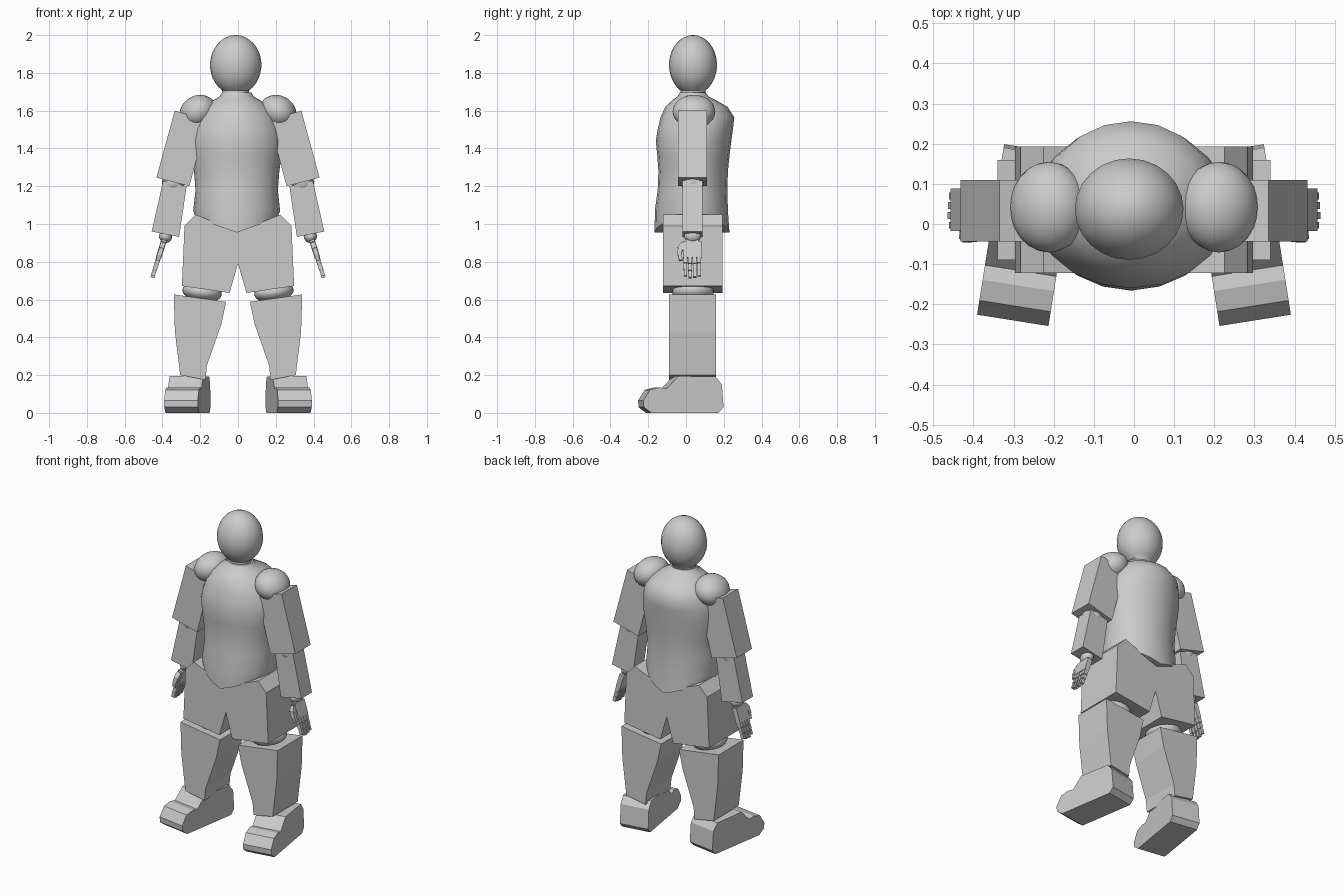
import bpy, bmesh, math
from mathutils import Matrix, Vector

if "Cube" in bpy.data.objects:
    bpy.data.objects.remove(bpy.data.objects["Cube"])


def finish(bm, name, mirror=False, smooth=None):
    bmesh.ops.recalc_face_normals(bm, faces=bm.faces)
    me = bpy.data.meshes.new(name)
    bm.to_mesh(me)
    bm.free()
    ob = bpy.data.objects.new(name, me)
    bpy.context.collection.objects.link(ob)
    if mirror:
        ob.modifiers.new("Mirror", 'MIRROR').use_axis[0] = True
    if smooth:
        bpy.ops.object.select_all(action='DESELECT')
        ob.select_set(True)
        bpy.context.view_layer.objects.active = ob
        bpy.ops.object.shade_smooth_by_angle(angle=math.radians(smooth))
    return ob


def lofted(name, rings, xc, n, drop=0.0):
    """Stack of elliptical rings (z, x radius, y front, y back); last ring sags at its middle."""
    bm = bmesh.new()
    loops = []
    for k, (z, rx, y0, y1) in enumerate(rings):
        loop = []
        for i in range(n):
            a = 2 * math.pi * i / n
            sag = drop * (1 - abs(math.cos(a))) if k == len(rings) - 1 else 0
            loop.append(bm.verts.new((xc + rx * math.cos(a),
                                      (y0 + y1) / 2 + (y1 - y0) / 2 * math.sin(a), z - sag)))
        loops.append(loop)
    for a, b in zip(loops, loops[1:]):
        for i in range(n):
            j = (i + 1) % n
            bm.faces.new((a[i], a[j], b[j], b[i]))
    bm.faces.new(loops[0])
    # bottom closed in front-to-back strips
    low = loops[-1]
    for i in range(n // 2):
        quad = [low[i], low[i + 1], low[(n - i - 1) % n], low[(n - i) % n]]
        quad = list(dict.fromkeys(quad))
        if len(quad) > 2:
            bm.faces.new(quad)
    return finish(bm, name, smooth=40)


def prism(name, pts, lo, hi, axis='Y', matrix=None):
    """Extrude an outline along y (outline is x,z) or along x (outline is y,z)."""
    bm = bmesh.new()
    ends = []
    for d in (lo, hi):
        ends.append([bm.verts.new((p, d, q) if axis == 'Y' else (d, p, q)) for p, q in pts])
    n = len(pts)
    bm.faces.new(ends[0])
    bm.faces.new(ends[1])
    for i in range(n):
        j = (i + 1) % n
        bm.faces.new((ends[0][i], ends[0][j], ends[1][j], ends[1][i]))
    if matrix:
        bm.transform(matrix)
    return finish(bm, name, mirror=True)


def ball(name, centre, radii, tilt=0):
    bm = bmesh.new()
    m = (Matrix.Translation(centre) @ Matrix.Rotation(math.radians(tilt), 4, 'Y')
         @ Matrix.Diagonal((*radii, 1)))
    bmesh.ops.create_uvsphere(bm, u_segments=24, v_segments=14, radius=1, matrix=m)
    return finish(bm, name, mirror=True, smooth=60)


# Head: egg shape
head = []
for t in range(1, 15):
    a = math.pi * t / 17
    z = 1.842 + 0.158 * math.cos(a)
    r = math.sin(a)
    head.append((z, 0.136 * r, 0.037 - 0.127 * r, 0.037 + 0.127 * r))
head.insert(0, (2.0, 0.005, 0.032, 0.042))
head.append((1.685, 0.07, -0.03, 0.10))
lofted("head", head, -0.012, 24)

# Torso: barrel with a sagging lower edge
lofted("torso", [
    (1.695, 0.078, -0.035, 0.105), (1.675, 0.09, -0.045, 0.12), (1.655, 0.125, -0.075, 0.16),
    (1.62, 0.175, -0.11, 0.22), (1.565, 0.215, -0.135, 0.256), (1.50, 0.237, -0.15, 0.248),
    (1.44, 0.245, -0.16, 0.24), (1.36, 0.238, -0.152, 0.23), (1.28, 0.226, -0.146, 0.222),
    (1.18, 0.218, -0.15, 0.219), (1.07, 0.23, -0.165, 0.222), (1.03, 0.215, -0.166, 0.23)],
    -0.007, 20, drop=0.075)

# Arms
ball("shoulder", (0.212, 0.042, 1.595), (0.1, 0.113, 0.085), 28)
prism("upper_arm", [(0.335, 1.60), (0.432, 1.246), (0.257, 1.2), (0.165, 1.55)], -0.043, 0.11)
ball("elbow", (0.342, 0.034, 1.22), (0.06, 0.06, 0.06))
prism("forearm", [(0.272, 1.2), (0.396, 1.23), (0.457, 0.96), (0.312, 0.932)], -0.018, 0.088)
ball("wrist", (0.383, 0.035, 0.935), (0.035, 0.045, 0.035))

# Hand: palm, jointed fingers and thumb
bm = bmesh.new()
frame = Matrix.Translation((0.385, 0, 0.935)) @ Matrix.Rotation(math.radians(-17.5), 4, 'Y')


def block(y, z, size, turn=0):
    m = (frame @ Matrix.Translation((0, y, z)) @ Matrix.Rotation(math.radians(turn), 4, 'X')
         @ Matrix.Diagonal((*size, 1)))
    bmesh.ops.create_cube(bm, size=1, matrix=m)


block(0.033, -0.075, (0.03, 0.096, 0.09))
block(0.033, -0.02, (0.028, 0.065, 0.03))
for y, length in ((-0.003, 0.105), (0.021, 0.115), (0.046, 0.112), (0.07, 0.105)):
    seg = length / 3
    for k in range(3):
        w = 0.021 - 0.002 * k
        block(y, -0.117 - seg * (k + 0.5), (w + 0.004, w, seg - 0.004))
    block(y, -0.117 - length / 2, (0.014, 0.012, length - 0.004))
block(-0.022, -0.058, (0.026, 0.03, 0.035), -35)
block(-0.033, -0.085, (0.024, 0.022, 0.04), -5)
block(-0.03, -0.118, (0.021, 0.019, 0.033), 10)
finish(bm, "hand", mirror=True)

# Legs
prism("thigh", [(0.0, 0.96), (0.225, 1.05), (0.283, 0.99), (0.297, 0.672),
                (0.045, 0.635), (0.0, 0.79)][:4] + [(0.045, 0.635), (0.0, 0.79)], -0.122, 0.193)
ball("knee", (0.19, 0.037, 0.64), (0.105, 0.11, 0.055), -8)
prism("shin", [(0.063, 0.588), (0.34, 0.627), (0.334, 0.43), (0.306, 0.2),
               (0.172, 0.175), (0.165, 0.25), (0.088, 0.47)], -0.09, 0.16)

# Foot: side outline, turned out at the toes
prism("foot", [(-0.243, 0.065), (-0.207, 0.122), (-0.155, 0.135), (-0.118, 0.128), (-0.055, 0.195),
               (0.145, 0.192), (0.178, 0.15), (0.187, 0.03), (0.16, 0), (-0.2, 0), (-0.24, 0.03)],
      -0.09, 0.09, 'X',
      Matrix.Translation((0.264, 0, 0)) @ Matrix.Rotation(math.radians(9), 4, 'Z'))
